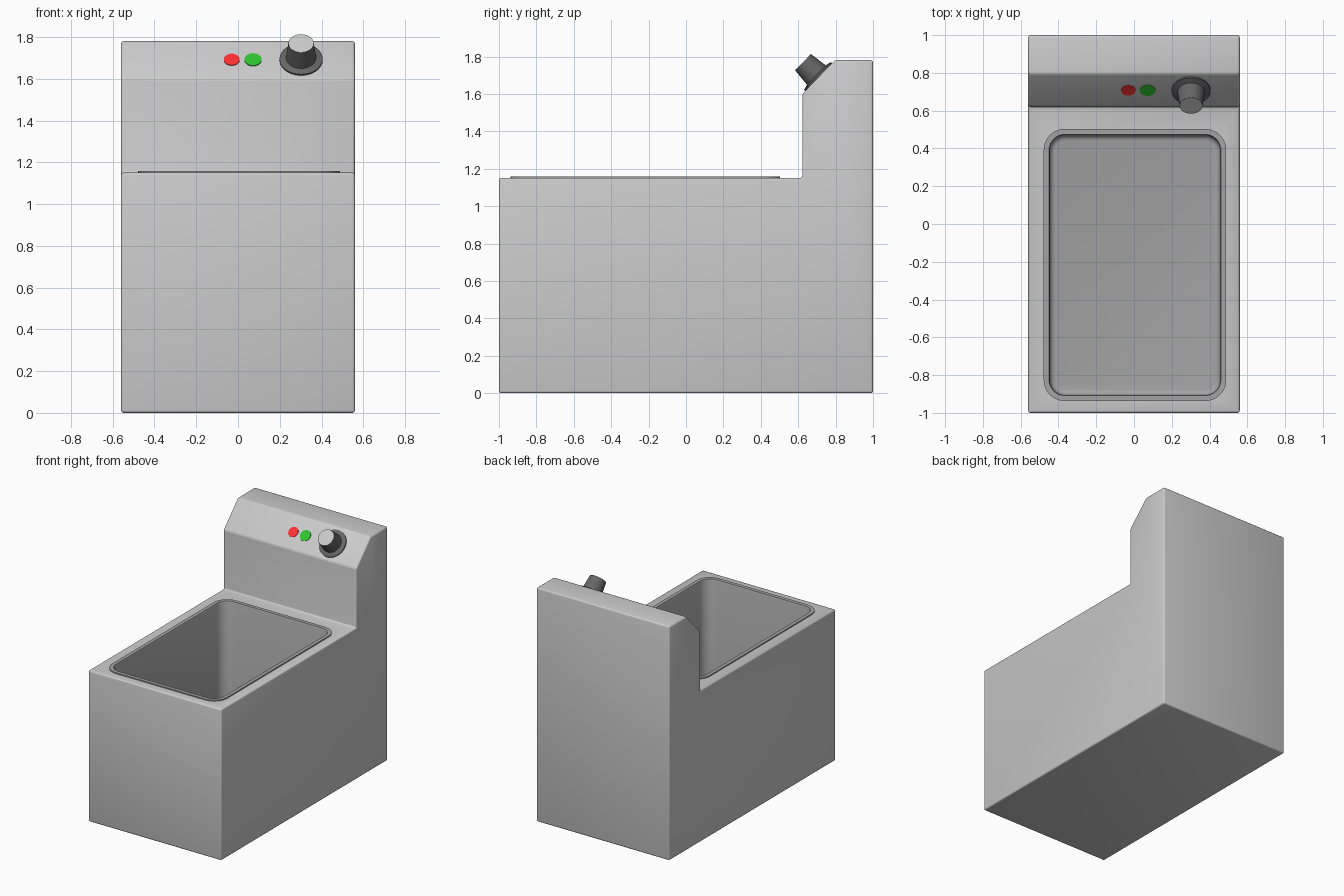
import bpy, bmesh, math
from mathutils import Vector, Matrix

if "Cube" in bpy.data.objects:
    bpy.data.objects.remove(bpy.data.objects["Cube"])


def material(name, col):
    m = bpy.data.materials.new(name)
    m.diffuse_color = (*col, 1)
    m.use_nodes = True
    m.node_tree.nodes["Principled BSDF"].inputs["Base Color"].default_value = m.diffuse_color
    return m


def make(name, bm, mat=None, matrix=None, recalc=True):
    if recalc:
        bmesh.ops.recalc_face_normals(bm, faces=bm.faces)
    me = bpy.data.meshes.new(name)
    bm.to_mesh(me)
    bm.free()
    ob = bpy.data.objects.new(name, me)
    bpy.context.collection.objects.link(ob)
    if mat:
        me.materials.append(mat)
    if matrix:
        ob.matrix_world = matrix
    return ob


def smooth(ob):
    bpy.ops.object.select_all(action='DESELECT')
    ob.select_set(True)
    bpy.context.view_layer.objects.active = ob
    bpy.ops.object.shade_smooth_by_angle(angle=math.radians(35))


def apply_mods(ob):
    bpy.context.view_layer.objects.active = ob
    for m in list(ob.modifiers):
        bpy.ops.object.modifier_apply(modifier=m.name)


def round_rect(x0, x1, y0, y1, r, z, seg=10):
    pts = []
    for cx, cy, a0 in ((x1 - r, y1 - r, 0), (x0 + r, y1 - r, 90),
                       (x0 + r, y0 + r, 180), (x1 - r, y0 + r, 270)):
        for i in range(seg + 1):
            a = math.radians(a0 + 90 * i / seg)
            pts.append((cx + r * math.cos(a), cy + r * math.sin(a), z))
    return pts


def ring(r, z, n=40):
    return [(r * math.cos(2 * math.pi * i / n), r * math.sin(2 * math.pi * i / n), z) for i in range(n)]


def loft(loops, cap_first=False, cap_last=True):
    # skin between successive closed loops
    bm = bmesh.new()
    rows = [[bm.verts.new(p) for p in lp] for lp in loops]
    n = len(rows[0])
    for a, b in zip(rows, rows[1:]):
        for i in range(n):
            j = (i + 1) % n
            bm.faces.new((a[i], a[j], b[j], b[i]))
    if cap_first:
        bm.faces.new(rows[0][::-1])
    if cap_last:
        bm.faces.new(rows[-1])
    return bm


black = material("black", (0.13, 0.13, 0.13))
dark = material("dark_steel", (0.37, 0.37, 0.37))
red = material("red", (1, 0.03, 0.03))
green = material("green", (0.03, 0.55, 0.03))

# housing: side profile extruded across the width
W = 0.56
profile = [(-1, 0), (1, 0), (1, 1.78), (0.795, 1.78), (0.622, 1.6), (0.622, 1.15), (-1, 1.15)]
bm = loft([[(s * W, y, z) for y, z in profile] for s in (-1, 1)], cap_first=True)
housing = make("housing", bm)
bev = housing.modifiers.new("bevel", 'BEVEL')
bev.width = 0.012
bev.segments = 3

# tank: rim, walls, rounded bottom edge and floor
X0, X1, Y0, Y1 = -0.478, 0.488, -0.937, 0.503


def inset(d, r, z):
    return round_rect(X0 + d, X1 - d, Y0 + d, Y1 - d, r, z)


FLOOR = 0.2
loops = [inset(0, 0.11, 1.148), inset(0, 0.11, 1.158), inset(0.028, 0.085, 1.158), inset(0.032, 0.08, 1.15)]
loops += [inset(0.032 + 0.03 * (1 - math.cos(a)), 0.08 - 0.03 * (1 - math.cos(a)),
                FLOOR + 0.03 * (1 - math.sin(a)))
          for a in (math.radians(22.5 * k) for k in range(5))]
tank = make("tank", loft(loops), dark, recalc=False)
smooth(tank)

# tank opening in the housing
cutter = make("tank_cutter", loft([inset(0.022, 0.09, FLOOR - 0.02), inset(0.022, 0.09, 1.3)], cap_first=True))
cutter.hide_render = True
boo = housing.modifiers.new("cut", 'BOOLEAN')
boo.object = cutter
boo.solver = 'EXACT'
apply_mods(housing)
bpy.data.objects.remove(cutter)
smooth(housing)

# sloped panel frame: local z points out of the panel
up = Vector((0, 0.173, 0.18)).normalized()
right = Vector((1, 0, 0))
rot = Matrix((right, up, right.cross(up))).transposed().to_4x4()


def on_panel(x):
    return Matrix.Translation((x, 0.7085, 1.69)) @ rot


# indicator lights
for name, x, r, mat in (("red_light", -0.03, 0.038, red), ("green_light", 0.072, 0.041, green)):
    smooth(make(name, loft([ring(r, -0.005), ring(r, 0.004)], cap_first=True), mat, on_panel(x + 0.0)))

# control knob: skirt, grip and light cap
knob = loft([ring(0.103, -0.005), ring(0.103, 0.008), ring(0.072, 0.016), ring(0.061, 0.113)], cap_first=True)
smooth(make("knob", knob, black, on_panel(0.302)))
smooth(make("knob_cap", loft([ring(0.06, 0.108), ring(0.06, 0.115)], cap_first=True), None, on_panel(0.302)))
